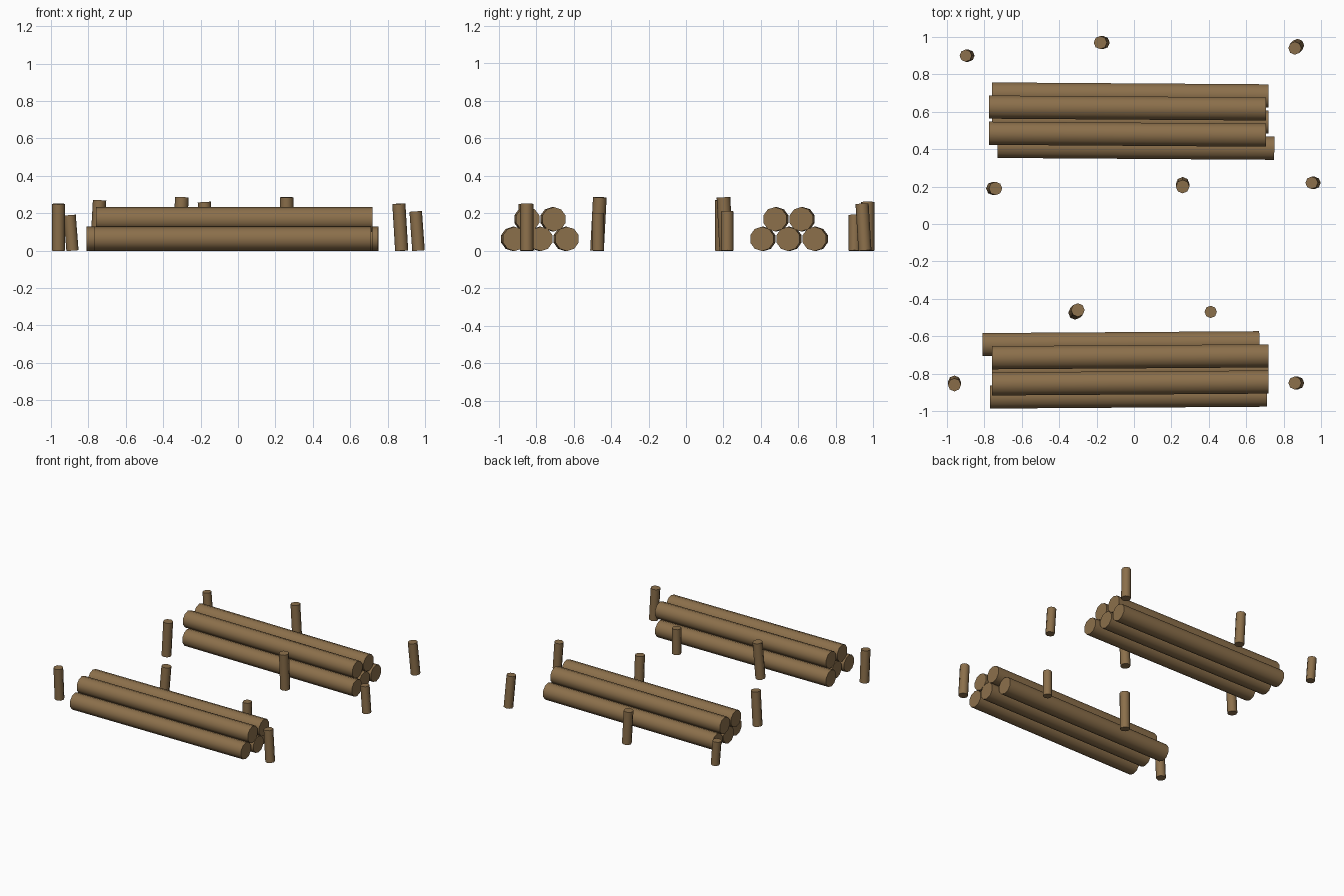
import bpy
import math
from mathutils import Vector

cube = bpy.data.objects.get("Cube")
if cube:
    bpy.data.objects.remove(cube, do_unlink=True)

wood = bpy.data.materials.new("brown wood")
wood.use_nodes = True
wood.diffuse_color = (0.26, 0.16, 0.07, 1)
wood.node_tree.nodes["Principled BSDF"].inputs["Base Color"].default_value = wood.diffuse_color

LOG_LENGTH = 1.48
LOG_RADIUS = 0.065
LOG_SPACING = 0.14
POST_LEAN = 0.015


def rod(name, start, end, radius, sides):
    """Capped cylinder running from start to end, smooth round its side."""
    start, end = Vector(start), Vector(end)
    axis = end - start
    bpy.ops.mesh.primitive_cylinder_add(
        vertices=sides, radius=radius, depth=axis.length,
        location=(start + end) / 2,
        rotation=axis.to_track_quat('Z', 'Y').to_euler())
    obj = bpy.context.object
    obj.name = name
    obj.data.materials.append(wood)
    bpy.ops.object.shade_smooth_by_angle(angle=math.radians(60))


def log_row(name, centre_y, z, shifts, skew):
    """Row of touching logs, each slid along x by its shift and slightly skewed."""
    middle = (len(shifts) - 1) / 2
    half = Vector((LOG_LENGTH / 2, skew / 2, 0))
    for i, shift in enumerate(shifts):
        centre = Vector((shift, centre_y + (i - middle) * LOG_SPACING, z))
        rod(f"{name}_log", centre - half, centre + half, LOG_RADIUS, 10)


def log_pile(name, centre_y, lower_shifts, upper_shifts, skew):
    """Upper logs rest in the grooves between the lower ones."""
    log_row(f"{name}_lower", centre_y, 0.063, lower_shifts, skew)
    log_row(f"{name}_upper", centre_y, 0.168, upper_shifts, skew)


def post(name, x, y, height, lean):
    """Short upright post whose top leans towards the named sides."""
    steps = {"left": (1, 0), "right": (-1, 0), "front": (0, -1), "back": (0, 1)}
    top = Vector((x, y, height))
    foot = Vector((x, y, 0))
    for side in lean.split():
        foot -= Vector((*steps[side], 0)) * POST_LEAN
    radius = 0.025 + height / 25
    rod(f"{name}_post", foot, top, radius, 8)


# Two piles of logs
log_pile("front", -0.78, (-0.03, -0.02, -0.07), (-0.02, -0.02), skew=0.01)
log_pile("back", 0.55, (0.01, -0.02, -0.02), (-0.035, -0.035), skew=-0.01)

# Posts around the back pile, placed by their tops
post("back_right_outer", -0.9, 0.9, 0.19, "right")
post("back_middle_outer", -0.18, 0.97, 0.26, "right")
post("back_left_outer", 0.86, 0.94, 0.25, "right front")
post("back_right_inner", -0.74, 0.19, 0.27, "left")
post("back_middle_inner", 0.26, 0.2, 0.285, "front")
post("back_left_inner", 0.95, 0.22, 0.21, "right")

# Posts around the front pile
post("front_right_inner", -0.3, -0.46, 0.285, "left back")
post("front_left_inner", 0.41, -0.47, 0.2, "")
post("front_right_outer", -0.96, -0.86, 0.25, "front")
post("front_left_outer", 0.86, -0.85, 0.25, "right")
